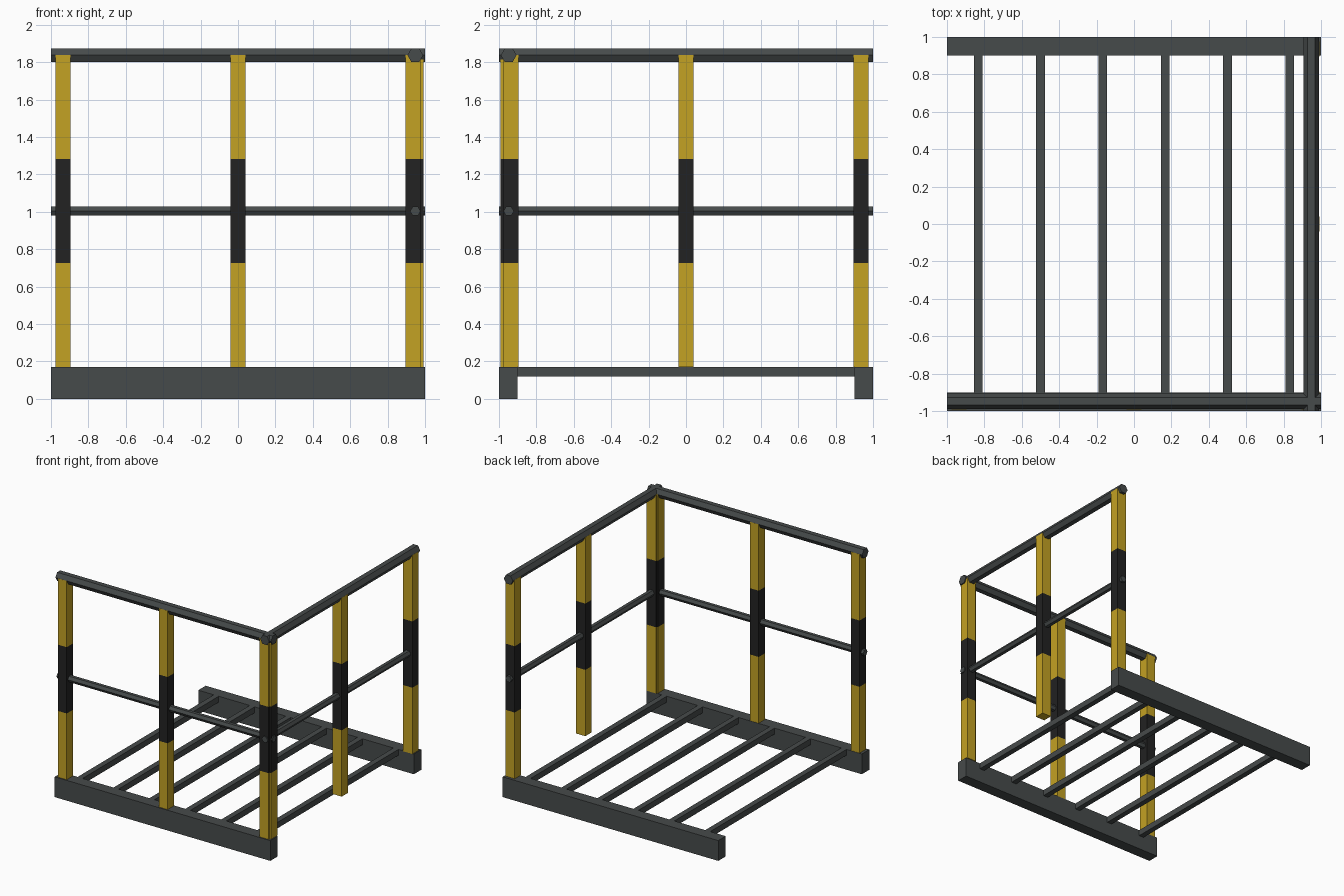
import bpy
import bmesh
import math
from mathutils import Matrix, Vector

cube = bpy.data.objects.get("Cube")
if cube:
    bpy.data.objects.remove(cube, do_unlink=True)


def material(name, colour):
    m = bpy.data.materials.new(name)
    m.use_nodes = True
    m.diffuse_color = (*colour, 1)
    bsdf = m.node_tree.nodes["Principled BSDF"]
    bsdf.inputs["Base Color"].default_value = (*colour, 1)
    bsdf.inputs["Roughness"].default_value = 0.7
    return m


STEEL = material("dark grey steel", (0.062, 0.07, 0.07))
YELLOW = material("safety yellow", (0.55, 0.36, 0.017))
BLACK = material("band black", (0.016, 0.016, 0.016))


def finish(name, bm, *mats):
    bmesh.ops.recalc_face_normals(bm, faces=bm.faces)
    mesh = bpy.data.meshes.new(name)
    bm.to_mesh(mesh)
    bm.free()
    for m in mats:
        mesh.materials.append(m)
    obj = bpy.data.objects.new(name, mesh)
    bpy.context.collection.objects.link(obj)
    return obj


def box_mesh(low, high):
    low, high = Vector(low), Vector(high)
    bm = bmesh.new()
    bmesh.ops.create_cube(bm, size=1, matrix=Matrix.Translation((low + high) / 2)
                          @ Matrix.Diagonal((*(high - low), 1)))
    return bm


DECK = 0.17      # top of the beams
RAIL_Z = 1.837   # centre of the handrails
OFFSET = 0.948   # distance of the rails from the middle


def post(name, x, y, half_x, half_y):
    """Square post with a black band on its middle third."""
    bm = box_mesh((x - half_x, y - half_y, DECK), (x + half_x, y + half_y, RAIL_Z))
    third = (RAIL_Z - DECK) / 3
    bands = (DECK + third, DECK + 2 * third)
    for z in bands:
        bmesh.ops.bisect_plane(bm, geom=bm.verts[:] + bm.edges[:] + bm.faces[:],
                               plane_co=(0, 0, z), plane_no=(0, 0, 1))
    for f in bm.faces:
        f.material_index = int(bands[0] < f.calc_center_median().z < bands[1])
    finish(name, bm, YELLOW, BLACK)


def rail(name, radius, z, along_x):
    """Six-sided bar with a flat top, running the full length of one side."""
    bm = bmesh.new()
    bmesh.ops.create_cone(bm, cap_ends=True, segments=6, radius1=radius, radius2=radius, depth=2)
    # Put one corner of the hexagon sideways, then lay the bar down along y.
    corner = bm.verts[:][0].co
    turn = Matrix.Rotation(-math.atan2(corner.y, corner.x), 4, "Z")
    place = Matrix.Translation((OFFSET, 0, z)) @ Matrix.Rotation(math.pi / 2, 4, "X") @ turn
    if along_x:
        place = Matrix.Rotation(-math.pi / 2, 4, "Z") @ place
    bmesh.ops.transform(bm, matrix=place, verts=bm.verts)
    finish(name, bm, STEEL)


# Main beams
finish("front_beam", box_mesh((-1, -1, 0), (1, -0.902, DECK)), STEEL)
finish("back_beam", box_mesh((-1, 0.902, 0), (1, 1, DECK)), STEEL)

# Floor joists
for i in range(6):
    x = (i - 2.5) / 3
    finish(f"joist_{i + 1}", box_mesh((x - 0.023, -0.902, 0.12), (x + 0.023, 0.902, DECK)), STEEL)

# Posts along the front and the left side
for i, t in enumerate((-0.936, 0, 0.936)):
    post(f"front_post_{i + 1}", t, -OFFSET, 0.041, 0.043)
    post(f"left_post_{i + 1}", OFFSET, t, 0.043, 0.041)

# Handrails and middle rails
for side, along_x in (("front", True), ("left", False)):
    rail(f"{side}_handrail", 0.042, RAIL_Z, along_x)
    rail(f"{side}_middle_rail", 0.028, 1.003, along_x)
